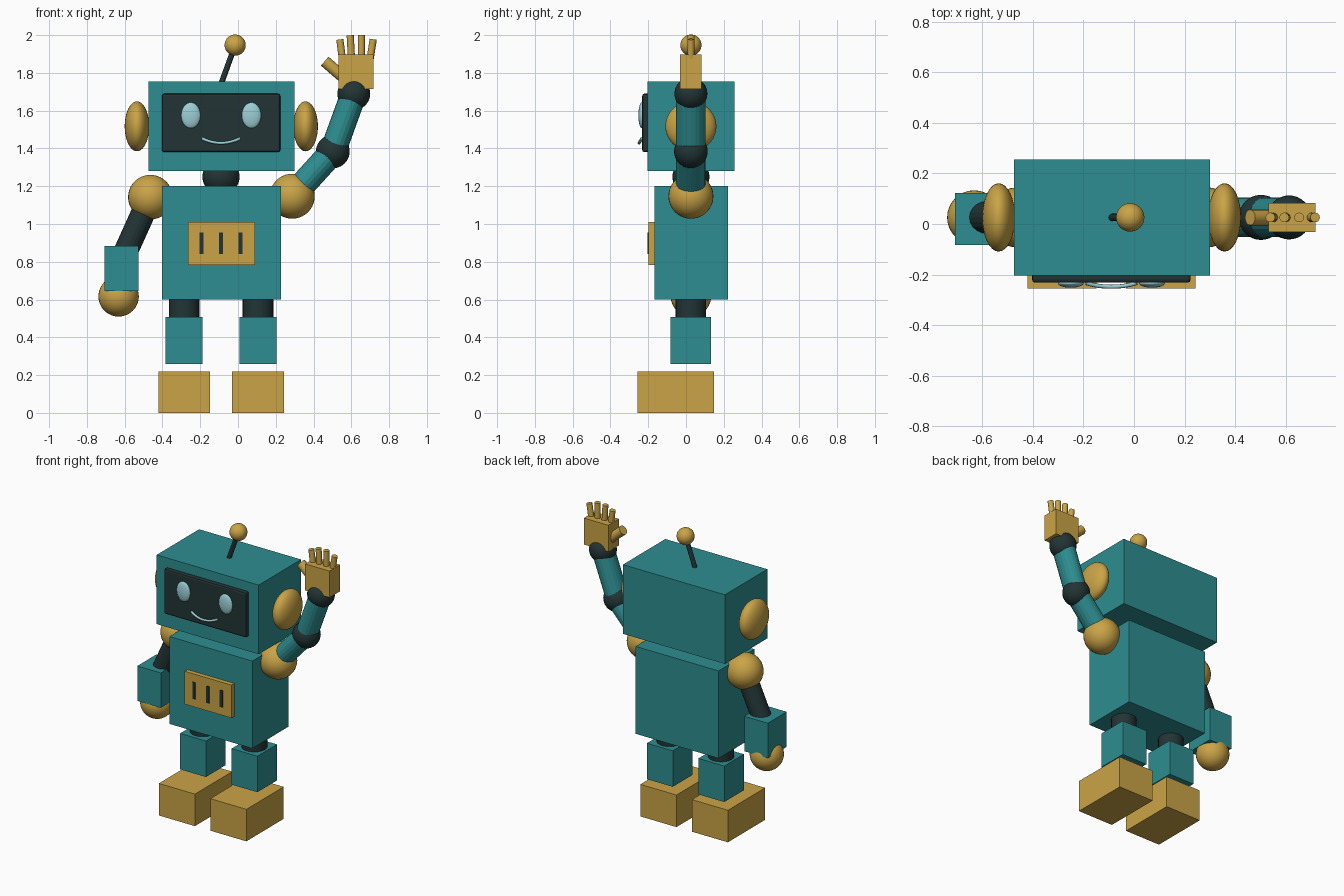
import bpy, math
from mathutils import Vector

if "Cube" in bpy.data.objects:
    bpy.data.objects.remove(bpy.data.objects["Cube"])

Y = 0.026          # depth of the body's centre plane
CX = -0.09         # middle of head and torso


def mat(name, rgb):
    m = bpy.data.materials.new(name)
    m.diffuse_color = (*rgb, 1)
    m.use_nodes = True
    m.node_tree.nodes["Principled BSDF"].inputs["Base Color"].default_value = m.diffuse_color
    return m


TEAL = mat("teal", (0.027, 0.27, 0.283))
GOLD = mat("gold", (0.59, 0.37, 0.062))
DARK = mat("charcoal", (0.016, 0.034, 0.035))
PALE = mat("pale_blue", (0.33, 0.62, 0.67))


def finish(name, m, smooth=False):
    o = bpy.context.object
    o.name = name
    o.data.materials.append(m)
    if smooth:
        bpy.ops.object.shade_smooth_by_angle(angle=math.radians(40))
    return o


def box(name, m, x0, x1, y0, y1, z0, z1, bevel=0):
    bpy.ops.mesh.primitive_cube_add(size=1, location=((x0 + x1) / 2, (y0 + y1) / 2, (z0 + z1) / 2))
    o = bpy.context.object
    o.scale = (x1 - x0, y1 - y0, z1 - z0)
    bpy.ops.object.transform_apply(location=False, rotation=False, scale=True)
    if bevel:
        b = o.modifiers.new("edge", 'BEVEL')
        b.width, b.segments = bevel, 2
    return finish(name, m)


def ball(name, m, loc, r):
    bpy.ops.mesh.primitive_uv_sphere_add(segments=32, ring_count=20, radius=1, location=loc)
    bpy.context.object.scale = r if isinstance(r, tuple) else (r, r, r)
    bpy.ops.object.transform_apply(location=False, rotation=False, scale=True)
    return finish(name, m, True)


def rod(name, m, a, b, r, depth_r=None, sides=20, smooth=False):
    a, b = Vector(a), Vector(b)
    d = b - a
    bpy.ops.mesh.primitive_cylinder_add(vertices=sides, radius=1, depth=1, location=(a + b) / 2)
    o = bpy.context.object
    o.scale = (r, depth_r or r, d.length)
    o.rotation_euler = (0, math.atan2(d.x, d.z), 0)
    return finish(name, m, smooth)


# Head with face screen
box("head", TEAL, -0.475, 0.30, -0.204, 0.256, 1.28, 1.755)
box("face_screen", DARK, -0.403, 0.224, -0.232, -0.19, 1.38, 1.69, 0.012)
for side, x in (("left", -0.25), ("right", 0.071)):
    ball(side + "_eye", PALE, (x, -0.234, 1.575), (0.051, 0.018, 0.068))
for side, x in (("left", -0.535), ("right", 0.358)):
    ball(side + "_ear", GOLD, (x, Y, 1.517), (0.065, 0.135, 0.132))

# Smile: a thin tube along an arc bowed down and forward
cu = bpy.data.curves.new("smile", 'CURVE')
cu.dimensions = '3D'
cu.bevel_depth = 0.008
cu.bevel_resolution = 3
cu.use_fill_caps = True
sp = cu.splines.new('POLY')
sp.points.add(16)
for i, p in enumerate(sp.points):
    t = i / 8 - 1
    p.co = (CX + 0.1 * t, -0.248 + 0.014 * t * t, 1.429 + 0.024 * t * t, 1)
smile = bpy.data.objects.new("smile", cu)
bpy.context.collection.objects.link(smile)
cu.materials.append(PALE)

# Antenna and neck
rod("antenna_rod", DARK, (CX, Y, 1.74), (-0.015, Y, 1.947), 0.015, sides=12)
ball("antenna_ball", GOLD, (-0.015, Y, 1.947), 0.056)
ball("neck", DARK, (CX, Y, 1.25), 0.098)

# Torso with chest panel and slots
box("torso", TEAL, -0.403, 0.227, -0.168, 0.222, 0.6, 1.2)
box("chest_panel", GOLD, -0.266, 0.09, -0.199, -0.16, 0.784, 1.01)
for i in range(3):
    x = CX + (i - 1) * 0.103
    box(f"chest_slot_{i + 1}", DARK, x - 0.011, x + 0.011, -0.204, -0.197, 0.84, 0.955)

# Legs and feet
for side, x in (("left", -0.285), ("right", 0.106)):
    rod(side + "_thigh", DARK, (x, Y, 0.48), (x, Y, 0.64), 0.081, sides=24, smooth=True)
    box(side + "_shin", TEAL, x - 0.098, x + 0.098, -0.081, 0.132, 0.26, 0.507)
    box(side + "_foot", GOLD, x - 0.137, x + 0.137, -0.256, 0.148, 0, 0.22)

# Lowered arm
ball("left_shoulder", GOLD, (-0.464, Y, 1.142), 0.118)
rod("left_upper_arm", DARK, (-0.464, Y, 1.142), (-0.605, Y, 0.83), 0.064)
box("left_forearm", TEAL, -0.707, -0.528, -0.083, 0.122, 0.644, 0.884)
ball("left_hand", GOLD, (-0.632, Y, 0.617), 0.107)

# Raised arm
shoulder, elbow, wrist = (0.287, Y, 1.147), (0.502, Y, 1.384), (0.613, Y, 1.69)
ball("right_shoulder", GOLD, shoulder, 0.119)
rod("right_upper_arm", TEAL, shoulder, elbow, 0.069, 0.078)
ball("right_elbow", DARK, elbow, 0.089)
rod("right_forearm", TEAL, elbow, wrist, 0.069, 0.078)
ball("right_wrist", DARK, wrist, 0.087)

# Waving hand
box("right_palm", GOLD, 0.532, 0.718, -0.032, 0.083, 1.715, 1.897)
fingers = ((0.553, 0.539, 1.977), (0.601, 0.594, 1.999), (0.653, 0.653, 2.0), (0.699, 0.716, 1.978))
for i, (x0, x1, z1) in enumerate(fingers):
    rod(f"finger_{i + 1}", GOLD, (x0, Y, 1.87), (x1, Y, z1), 0.019, sides=16, smooth=True)
rod("thumb", GOLD, (0.56, Y, 1.775), (0.459, Y, 1.862), 0.031, sides=16, smooth=True)
